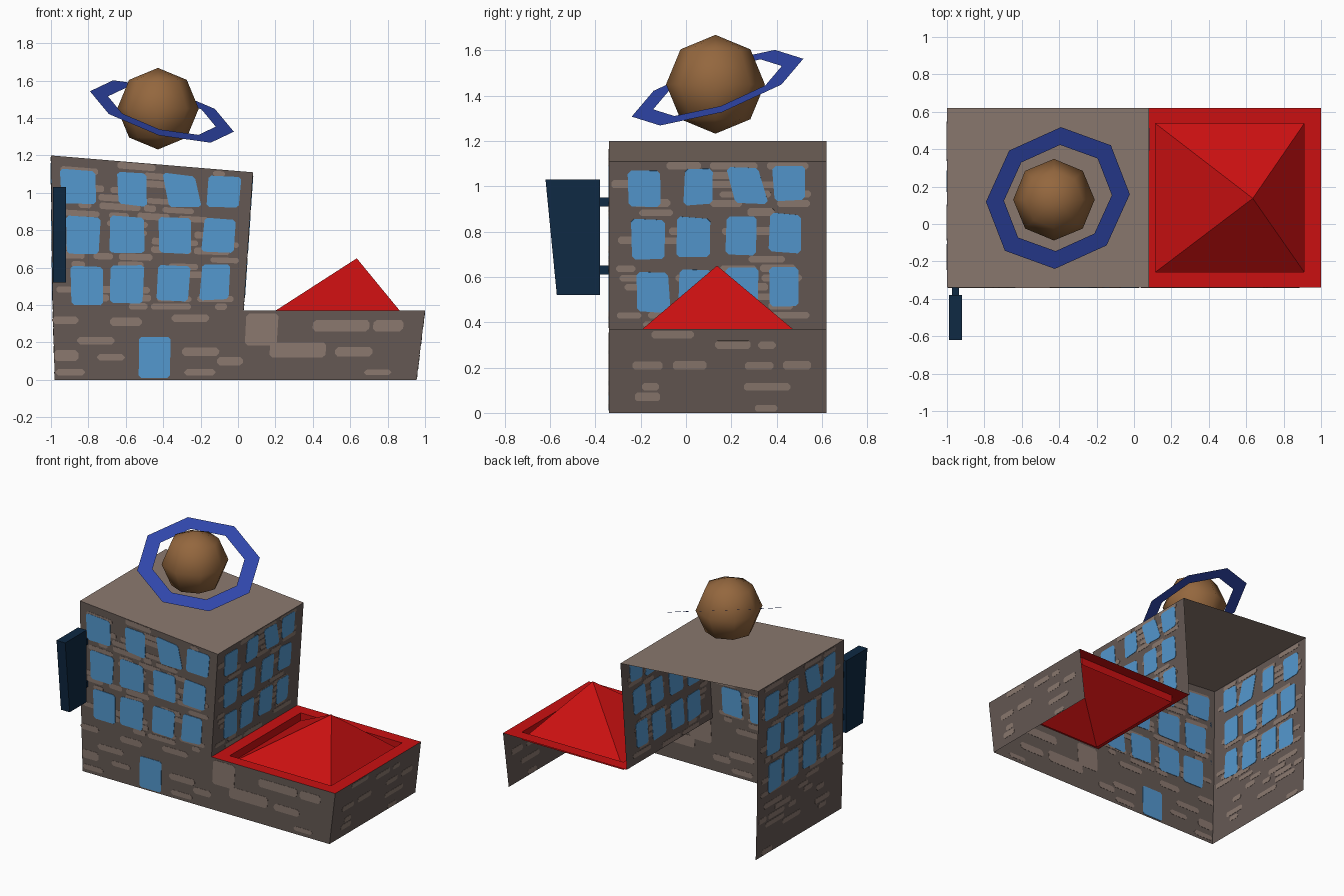
import bpy, bmesh, math, random
from mathutils import Vector

if "Cube" in bpy.data.objects:
    bpy.data.objects.remove(bpy.data.objects["Cube"])

random.seed(7)


def material(name, rgb):
    m = bpy.data.materials.new(name)
    lin = [((c / 255 + 0.055) / 1.055) ** 2.4 for c in rgb]
    m.diffuse_color = (*lin, 1)
    m.use_nodes = True
    m.node_tree.nodes["Principled BSDF"].inputs["Base Color"].default_value = m.diffuse_color
    return m


WALL = material("dark_stone", (101, 89, 84))
PATCH = material("light_stone", (139, 121, 111))
GLASS = material("window_blue", (84, 152, 207))
RED = material("roof_red", (202, 16, 17))
BROWN = material("planet_brown", (148, 103, 62))
BLUE = material("ring_blue", (49, 72, 174))
NAVY = material("sign_navy", (14, 41, 67))


def finish(name, bm, mat):
    me = bpy.data.meshes.new(name)
    bm.to_mesh(me)
    bm.free()
    me.materials.append(mat)
    ob = bpy.data.objects.new(name, me)
    bpy.context.collection.objects.link(ob)
    return ob


def surface(name, pts, faces, mat):
    bm = bmesh.new()
    vs = [bm.verts.new(p) for p in pts]
    for f in faces:
        bm.faces.new([vs[i] for i in f])
    return finish(name, bm, mat)


def prism(bm, pts, offset):
    """Closed slab: outline pts swept along offset."""
    a = [bm.verts.new(p) for p in pts]
    b = [bm.verts.new(Vector(p) + offset) for p in pts]
    n = len(a)
    bm.faces.new(a[::-1])
    bm.faces.new(b)
    for i in range(n):
        j = (i + 1) % n
        bm.faces.new((a[i], a[j], b[j], b[i]))


class Panel:
    """Four-cornered wall area (bl, br, tr, tl) addressed by u, v in 0..1."""

    def __init__(self, *corners):
        self.c = [Vector(p) for p in corners]
        bl, br, tr, tl = self.c
        self.n = (br - bl).cross(tl - bl).normalized()

    def at(self, u, v):
        bl, br, tr, tl = self.c
        return bl.lerp(br, u).lerp(tl.lerp(tr, u), v)

    def plate(self, bm, u0, v0, u1, v1, cut, half, skew=0.0, jitter=0.0):
        """Thin corner-cut plate straddling the wall, so it shows on both sides."""
        w, h = self.c[1] - self.c[0], self.c[3] - self.c[0]
        cu, cv = cut / w.length, cut / h.length
        pts = []
        for u, v, su, sv in ((u0, v0, 1, 1), (u1, v0, -1, 1), (u1, v1, -1, -1), (u0, v1, 1, -1)):
            u += random.uniform(-jitter, jitter) + (skew if sv > 0 else -skew)
            v += random.uniform(-jitter, jitter)
            pair = [(u, v + sv * cv), (u + su * cu, v)]
            pts += pair if su * sv > 0 else pair[::-1]
        prism(bm, [self.at(*p) - self.n * half for p in pts], self.n * half * 2)


# Window columns (u0, u1) and rows (v0, v1), per row from the bottom
ROWS = [
    (0.06, 0.31, ((.10, .26), (.305, .475), (.54, .705), (.77, .92))),
    (0.395, 0.635, ((.075, .245), (.295, .47), (.545, .705), (.77, .925))),
    (0.715, 0.935, ((.05, .22), (.335, .475), (.575, .74), (.785, .94))),
]


def windows(name, panel, su=1.0, ou=0.0, sv=1.0, ov=0.0):
    bm = bmesh.new()
    for r, (v0, v1, cols) in enumerate(ROWS):
        for c, (a, b) in enumerate(cols):
            lift = (c - 1.5) * 0.012
            panel.plate(bm, ou + su * a, ov + sv * (v0 + lift), ou + su * b, ov + sv * (v1 + lift),
                        0.014, 0.003, 0.018 if (r, c) == (2, 2) else 0.0, 0.007)
    finish(name, bm, GLASS)


def patches(name, panel, density, rows):
    """Courses of worn light stones in random runs."""
    bm = bmesh.new()
    width = (panel.c[1] - panel.c[0]).length
    for r in range(rows):
        v = (r + 0.12) / rows
        u = random.uniform(0.01, 0.15) / width
        while True:
            run = random.uniform(0.06, 0.22) / width
            if u + run > 0.99:
                break
            if random.random() < density:
                panel.plate(bm, u, v, u + run, v + random.uniform(.65, .86) / rows, 0.01, 0.0015)
            u += run + random.uniform(0.01, 0.05) / width
    finish(name, bm, PATCH)


F, B = -0.34, 0.62   # front and (open) back of the building

# Walls: single sheets, open at the back and below
surface("front_wall", [(-.98, F, 0), (.955, F, 0), (1, F, .37), (.03, F, .37),
                       (.08, F, 1.11), (-1, F, 1.2), (-.99, F, .37)],
        [(0, 1, 2, 3, 6), (6, 3, 4, 5)], WALL)
tower_front = Panel((-.99, F, .37), (.03, F, .37), (.08, F, 1.11), (-1, F, 1.2))
tower_right = Panel((.03, F, .37), (.03, B, .37), (.08, B, 1.11), (.08, F, 1.11))
tower_left = Panel((-.99, B, .37), (-.99, F, .37), (-1, F, 1.2), (-1, B, 1.2))
base_right = Panel((.955, F, 0), (.955, B, 0), (1, B, .37), (1, F, .37))
base_left = Panel((-.98, B, 0), (-.98, F, 0), (-.99, F, .37), (-.99, B, .37))
base_front = Panel((-.98, F, 0), (.955, F, 0), (1, F, .37), (-.99, F, .37))

for label, p in (("tower_right", tower_right), ("tower_left", tower_left),
                 ("base_right", base_right), ("base_left", base_left)):
    surface(label + "_wall", p.c, [(0, 1, 2, 3)], WALL)

# Windows
windows("tower_front_windows", tower_front)
windows("tower_right_windows", tower_right, .91, .04, .96, .06)
windows("tower_left_windows", tower_left, .91, .04, .96, .03)

# Stone patches
for label, p in (("tower_front", tower_front), ("tower_right", tower_right), ("tower_left", tower_left)):
    patches(label + "_patches", p, 0.42, 18)
for label, p in (("base_right", base_right), ("base_left", base_left)):
    patches(label + "_patches", p, 0.26, 8)

# Base front patches: (x, z, width, height)
bm = bmesh.new()
for x, z, w, h in ((-.92, .32, .14, .04), (-.6, .31, .17, .045), (-.26, .33, .2, .04),
                   (.12, .27, .17, .17), (.54, .29, .3, .06), (.79, .29, .16, .06),
                   (.32, .16, .3, .08), (.62, .15, .2, .05), (-.76, .21, .2, .04),
                   (-.92, .13, .13, .06), (-.68, .12, .15, .035), (-.2, .15, .2, .045),
                   (-.04, .1, .14, .045), (-.9, .04, .16, .035), (-.2, .04, .17, .035),
                   (.76, .04, .15, .03)):
    base_front.plate(bm, (x - w / 2 + .985) / 1.96, (z - h / 2) / .37,
                     (x + w / 2 + .985) / 1.96, (z + h / 2) / .37, 0.015, 0.0015)
finish("base_front_patches", bm, PATCH)

# Door
bm = bmesh.new()
base_front.plate(bm, .232, .03, .318, .62, 0.012, 0.003)
finish("door", bm, GLASS)

# Tower roof
surface("tower_roof", [(-1, F, 1.2), (.08, F, 1.11), (.08, B, 1.11), (-1, B, 1.2)],
        [(0, 1, 2, 3)], PATCH)


# Low red roof: flat border, sunken rim and skylight pyramid
def rect(x0, x1, y0, y1, z):
    return [(x0, y0, z), (x1, y0, z), (x1, y1, z), (x0, y1, z)]


pts = (rect(.03, 1, F, B, .37) + rect(.115, .91, -.257, .537, .37)
       + rect(.115, .91, -.257, .537, .315) + [(.635, .137, .65)])
faces = []
for i in range(4):
    j = (i + 1) % 4
    faces += [(i, j, 4 + j, 4 + i), (4 + i, 4 + j, 8 + j, 8 + i), (8 + i, 8 + j, 12)]
surface("pyramid_roof", pts, faces, RED)

# Hanging sign and its two brackets
bm = bmesh.new()
prism(bm, [(-.988, -.62, 1.03), (-.988, -.57, .52), (-.988, -.38, .52), (-.988, -.38, 1.03)],
      Vector((.068, 0, 0)))
bmesh.ops.recalc_face_normals(bm, faces=bm.faces)
finish("sign_board", bm, NAVY)
for label, z in (("upper", .91), ("lower", .61)):
    bm = bmesh.new()
    prism(bm, [(-.972, y, zz) for y, zz in ((-.38, z), (F, z), (F, z + .04), (-.38, z + .04))],
          Vector((.036, 0, 0)))
    bmesh.ops.recalc_face_normals(bm, faces=bm.faces)
    finish(label + "_sign_bracket", bm, NAVY)

# Rooftop planet
bm = bmesh.new()
bmesh.ops.create_uvsphere(bm, u_segments=8, v_segments=4, radius=.218)
bmesh.ops.translate(bm, verts=bm.verts, vec=(-.428, .13, 1.45))
for f in bm.faces:
    f.smooth = True
finish("planet", bm, BROWN)

# Tilted eight-sided flat ring
centre = Vector((-.407, .139, 1.435))
n = Vector((.3, -.35, 1)).normalized()
u = Vector((.96, .05, -.27)).normalized()
v = n.cross(u).normalized()
pts = [centre + r * (u * math.cos(k * math.pi / 4) + v * math.sin(k * math.pi / 4))
       for r in (.40, .30) for k in range(8)]
surface("planet_ring", pts, [(k, (k + 1) % 8, 8 + (k + 1) % 8, 8 + k) for k in range(8)], BLUE)
